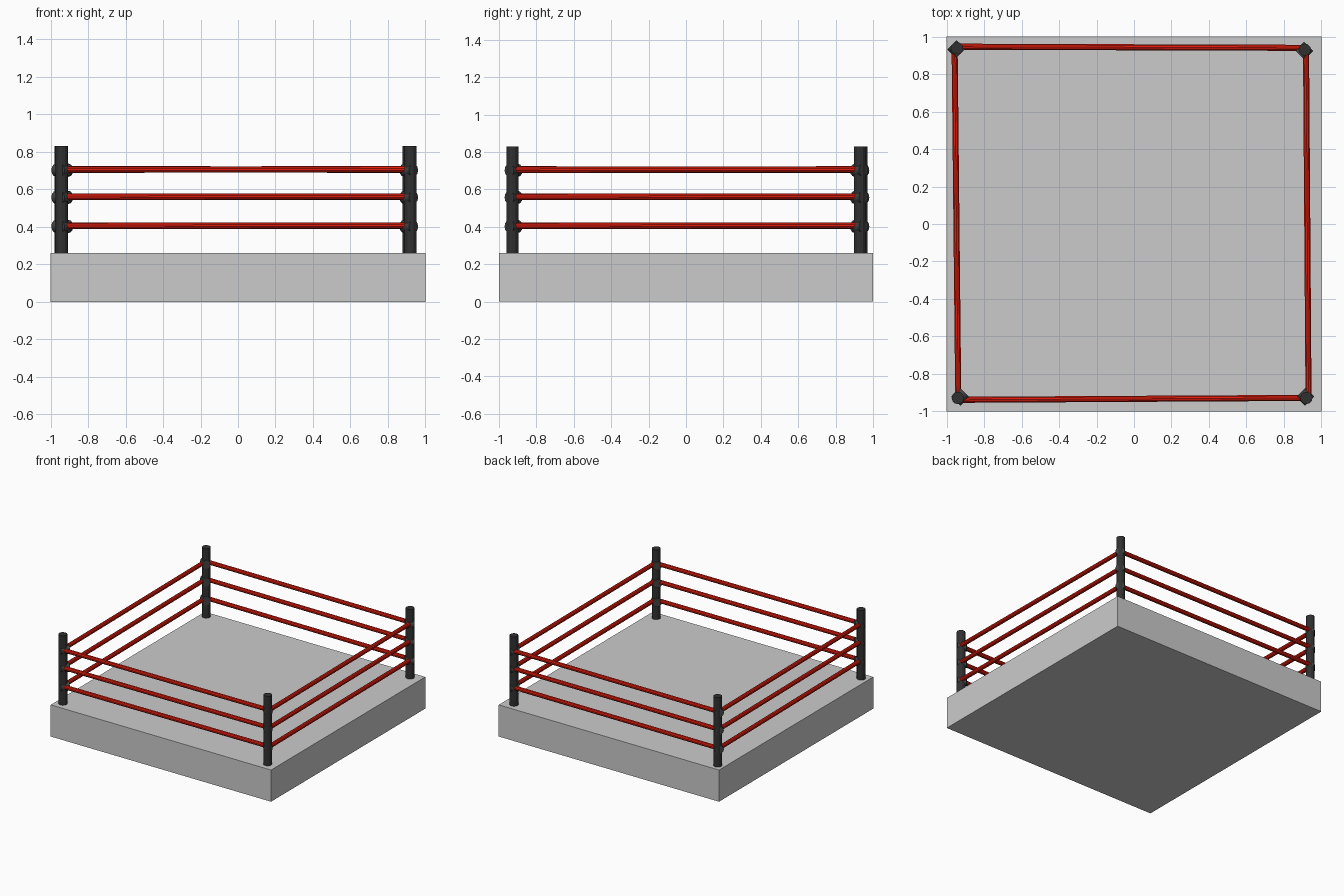
import bpy
from mathutils import Vector

if "Cube" in bpy.data.objects:
    bpy.data.objects.remove(bpy.data.objects["Cube"])


def material(name, rgb):
    m = bpy.data.materials.new(name)
    m.diffuse_color = (*rgb, 1)
    m.use_nodes = True
    m.node_tree.nodes["Principled BSDF"].inputs["Base Color"].default_value = m.diffuse_color
    return m


RED = material("rope_red", (0.75, 0.012, 0.004))
DARK = material("post_dark", (0.03, 0.03, 0.03))
CLAMP = material("clamp_dark", (0.055, 0.055, 0.055))


def rod(name, a, b, radius, sides, mat):
    """Cylinder running from point a to point b."""
    a, b = Vector(a), Vector(b)
    d = b - a
    bpy.ops.mesh.primitive_cylinder_add(vertices=sides, radius=radius, depth=d.length,
                                        location=(a + b) / 2)
    o = bpy.context.object
    o.name = name
    o.rotation_euler = d.to_track_quat('Z', 'Y').to_euler()
    o.data.materials.append(mat)
    bpy.ops.object.shade_smooth_by_angle()
    return o


# platform
bpy.ops.mesh.primitive_cube_add(size=1, location=(0, 0, 0.13))
platform = bpy.context.object
platform.name = "platform"
platform.scale = (2, 2, 0.26)

# corners: post centre, clamp centre, inward diagonal
corners = {
    "front_left": ((-0.94, -0.928), (-0.927, -0.922), (1, 1)),
    "front_right": ((0.92, -0.928), (0.913, -0.922), (-1, 1)),
    "back_right": ((0.911, 0.93), (0.909, 0.925), (-1, -1)),
    "back_left": ((-0.945, 0.938), (-0.948, 0.932), (1, -1)),
}
levels = (0.405, 0.56, 0.705)

for name, (p, c, d) in corners.items():
    rod(name + "_post", (*p, 0.25), (*p, 0.83), 0.033, 12, DARK)
    step = Vector((*d, 0)).normalized() * 0.033
    for z in levels:
        mid = Vector((*c, z - 0.003))
        rod(name + "_clamp", mid - step, mid + step, 0.035, 12, CLAMP)

# ropes: start and end of each side in plan
sides = {
    "front_rope": ((-0.92, -0.938), (0.905, -0.928)),
    "right_rope": ((0.931, -0.91), (0.918, 0.91)),
    "back_rope": ((0.895, 0.94), (-0.925, 0.946)),
    "left_rope": ((-0.957, 0.92), (-0.938, -0.91)),
}
for name, (a, b) in sides.items():
    for z in levels:
        rod(name, (*a, z), (*b, z + 0.002), 0.017, 10, RED)
